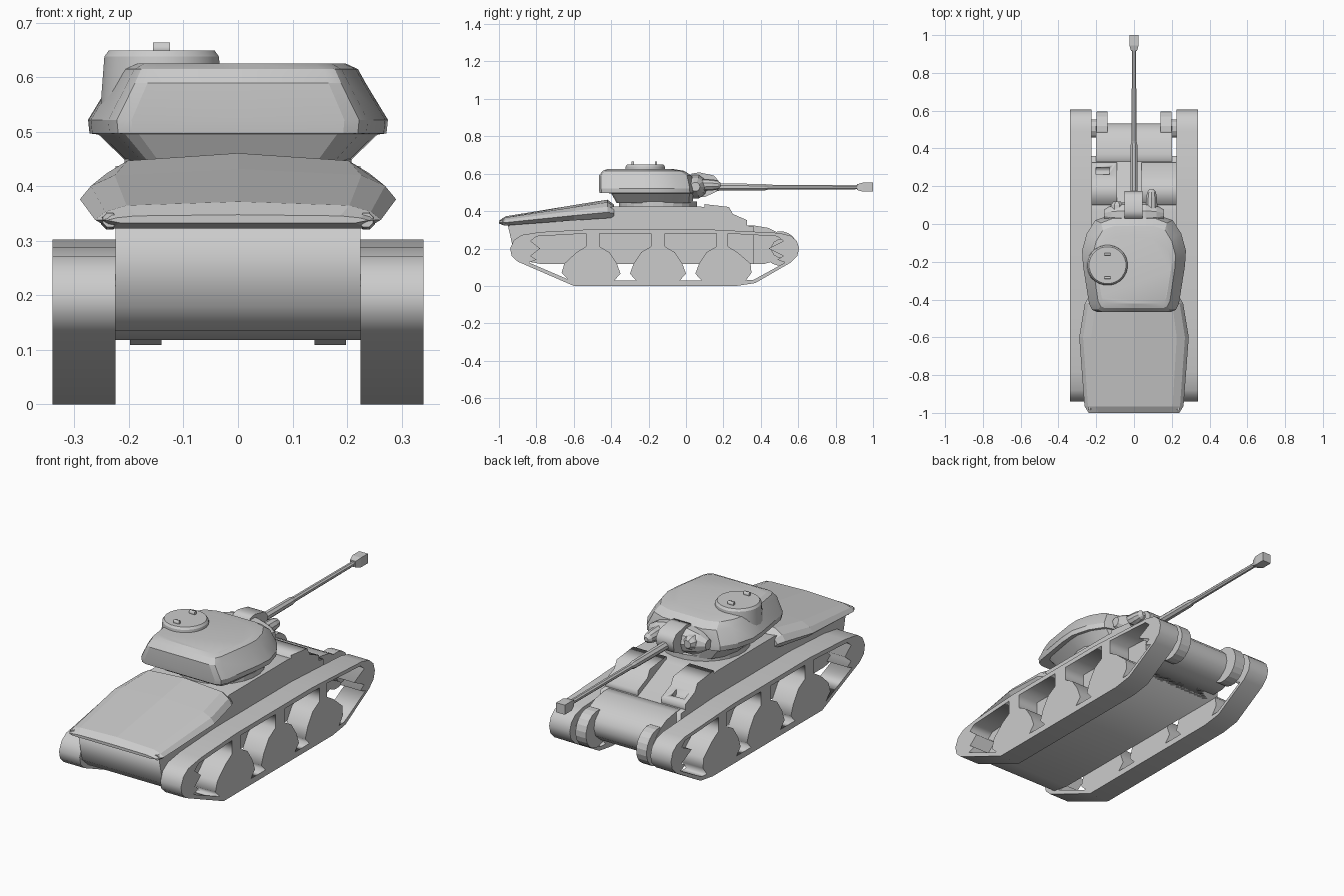
import bpy, bmesh, math
from mathutils import Matrix, Vector

if "Cube" in bpy.data.objects:
    bpy.data.objects.remove(bpy.data.objects["Cube"])


def finish(name, bm, smooth=None):
    bmesh.ops.remove_doubles(bm, verts=bm.verts, dist=1e-5)
    bmesh.ops.recalc_face_normals(bm, faces=bm.faces)
    me = bpy.data.meshes.new(name)
    bm.to_mesh(me)
    bm.free()
    ob = bpy.data.objects.new(name, me)
    bpy.context.collection.objects.link(ob)
    if smooth:
        bpy.ops.object.select_all(action='DESELECT')
        ob.select_set(True)
        bpy.context.view_layer.objects.active = ob
        bpy.ops.object.shade_smooth_by_angle(angle=math.radians(smooth))
    return ob


def prism(name, loops, x0, x1):
    """Extrude a (y, z) outline with optional holes from x0 to x1."""
    cu = bpy.data.curves.new(name, 'CURVE')
    cu.dimensions, cu.fill_mode, cu.extrude = '2D', 'BOTH', (x1 - x0) / 2
    for pts in loops:
        sp = cu.splines.new('POLY')
        sp.points.add(len(pts) - 1)
        for p, (y, z) in zip(sp.points, pts):
            p.co = (y, z, 0, 1)
        sp.use_cyclic_u = True
    tmp = bpy.data.objects.new(name + "_outline", cu)
    bpy.context.collection.objects.link(tmp)
    bpy.context.view_layer.update()
    me = bpy.data.meshes.new_from_object(tmp.evaluated_get(bpy.context.evaluated_depsgraph_get()))
    bpy.data.objects.remove(tmp)
    bm = bmesh.new()
    bm.from_mesh(me)
    bpy.data.meshes.remove(me)
    # local x, y, z become world y, z, x
    bm.transform(Matrix(((0, 0, 1, (x0 + x1) / 2), (1, 0, 0, 0), (0, 1, 0, 0), (0, 0, 0, 1))))
    return finish(name, bm)


def loft(name, rings, smooth=None):
    """Skin a list of equal-length point rings and cap both ends."""
    bm = bmesh.new()
    vs = [[bm.verts.new(p) for p in r] for r in rings]
    n = len(vs[0])
    for a, b in zip(vs, vs[1:]):
        for i in range(n):
            j = (i + 1) % n
            bm.faces.new((a[i], a[j], b[j], b[i]))
    bm.faces.new(vs[0])
    bm.faces.new(vs[-1])
    return finish(name, bm, smooth)


def lathe(name, origin, axis, steps, sides=16, smooth=None, squash=1.0, turn=0.5):
    """Rings of (distance, radius) along an axis."""
    rot = Vector((0, 0, 1)).rotation_difference(Vector(axis)).to_matrix()
    rings = []
    for d, r in steps:
        angles = [2 * math.pi * (i + turn) / sides for i in range(sides)]
        rings.append([Vector(origin) + rot @ Vector((r * math.cos(a), r * squash * math.sin(a), d))
                      for a in angles])
    return loft(name, rings, smooth)


def box(name, lo, hi):
    return prism(name, [[(lo[1], lo[2]), (hi[1], lo[2]), (hi[1], hi[2]), (lo[1], hi[2])]], lo[0], hi[0])


def mirrored(half):
    """Complete a half outline whose first and last points lie on the middle line."""
    return half + [(-a, b) for a, b in half[-2:0:-1]]


# Tracks: belt outline with pockets that leave the bogies and end wheels solid
belt = [(-.6, 0), (.27, 0), (.37, .015), (.56, .125), (.595, .16), (.605, .2), (.592, .24),
        (.56, .268), (.5, .283), (.1, .303), (-.5, .303), (-.78, .288), (-.88, .272),
        (-.92, .245), (-.94, .2), (-.932, .16), (-.9, .13)]
half_gap = [(.137, .28), (.137, .21), (.085, .18), (.045, .12), (.025, .065), (.058, .03)]
gaps = [[(c + y, z) for y, z in half_gap] + [(c - y, z) for y, z in half_gap[::-1]] for c in (-.325, .025)]
rear_gap = [(-.8, .265), (-.535, .28), (-.535, .21), (-.585, .18), (-.65, .12), (-.665, .07),
            (-.63, .035), (-.84, .125), (-.80, .14), (-.83, .16), (-.78, .2), (-.83, .24)]
front_gap = [(.225, .28), (.225, .21), (.275, .18), (.345, .12), (.35, .07), (.32, .03), (.36, .032),
             (.53, .125), (.49, .14), (.52, .16), (.44, .2), (.52, .24), (.49, .265)]
for side, x0 in (("left", -.34), ("right", .225)):
    prism(side + "_track", [belt, rear_gap, front_gap] + gaps, x0, x0 + .115)

# Hull tub and upper body
prism("hull", [[(-.955, .335), (-.92, .18), (-.87, .135), (-.78, .118), (.36, .118), (.36, .32),
                (.33, .322), (.11, .42), (.07, .425), (-.385, .425), (-.5, .4)]], -.225, .225)

# Rounded gear housing at the nose with drive discs
prism("nose_housing", [[(.3, .118), (.42, .118), (.48, .135), (.52, .17), (.533, .21), (.525, .25),
                        (.49, .285), (.44, .31), (.37, .322), (.3, .322)]], -.2, .2)
for s in (-1, 1):
    lathe("drive_disc", (s * .14, .505, .2), (s, 0, 0), [(0, .092), (.058, .092)], 20)
    lathe("drive_axle", (s * .18, .505, .2), (s, 0, 0), [(0, .05), (.05, .05)], 12)

# Driver hoods on the sloping front, one with a recessed vision port
hood_side = [(.1, .33), (.1, .437), (.23, .422), (.25, .385), (.325, .352), (.325, .3)]
left_hood = prism("left_driver_hood", [hood_side], -.225, -.09)
prism("right_driver_hood", [hood_side], .04, .225)
port = box("vision_port_cutter", (-.2, .262, .345), (-.13, .3, .42))
port.hide_render = port.hide_viewport = True
cut = left_hood.modifiers.new("vision_port", 'BOOLEAN')
cut.object, cut.operation, cut.solver = port, 'DIFFERENCE', 'EXACT'

# Sloping engine deck cover: sections along y as (y, half width, top, bottom)
rings = []
for y, w, top, bot in ((-.385, .24, .435, .365), (-.42, .26, .461, .362), (-.6, .29, .432, .35),
                       (-.965, .262, .372, .323), (-1, .24, .348, .333)):
    h = top - bot
    half = [(0, top), (.78 * w, top - .14 * h), (.93 * w, top - .38 * h), (w, bot + .32 * h),
            (.9 * w, bot), (0, bot)]
    rings.append([(x, y, z) for x, z in mirrored(half)])
loft("engine_deck_cover", rings)
for s in (-1, 1):
    lathe("rear_lug", (s * .235, -.985, .338), (0, 1, 0), [(0, .014), (.04, .018)], 8)

# Turret ring and turret: one plan outline rescaled at each level
lathe("turret_ring", (0, -.15, .415), (0, 0, 1), [(0, .21), (.035, .21)], 24)
plan = mirrored([(0, .045), (.13, .045), (.205, .02), (.25, -.05), (.275, -.14), (.27, -.22),
                 (.238, -.42), (.222, -.453), (.195, -.465), (0, -.465)])
rings = []
for z, sx, front, rear in ((.442, .73, .035, -.37), (.495, .93, .04, -.4), (.497, .99, .045, -.463),
                           (.522, 1, .045, -.466), (.59, .85, .03, -.466), (.615, .8, -.01, -.445),
                           (.625, .72, -.07, -.42)):
    k = (front - rear) / .51
    rings.append([(x * sx, rear + (y + .465) * k, z) for x, y in plan])
loft("turret", rings, 20)

# Commander's cupola with hatch and two grips
lathe("cupola", (-.14, -.218, .5), (0, 0, 1), [(0, .115), (.06, .112), (.138, .106), (.149, .098)], 24, 30)
for y in (-.16, -.285):
    box("hatch_grip", (-.156, y - .006, .64), (-.125, y + .006, .664))

# Gun mantlet: tapered cross body, middle housing, side horn
lathe("mantlet_body", (0, .05, .53), (1, 0, 0),
      [(-.16, .025), (-.12, .05), (-.06, .065), (.06, .065), (.12, .05), (.16, .025)], 10)
prism("mantlet_housing", [[(.03, .48), (.1, .475), (.165, .505), (.175, .56), (.15, .59),
                           (.07, .607), (.03, .6)]], -.05, .045)
lathe("mantlet_horn", (.093, .06, .54), (0, 1, 0), [(0, .034), (.08, .03), (.11, .024), (.125, .01)], 10)
lathe("sight_pod", (-.09, .06, .54), (0, 1, 0), [(0, .04), (.04, .035), (.06, .02)], 8)

# Gun barrel and square muzzle
lathe("gun_barrel", (0, .15, .528), (0, 1, 0), [(0, .021), (.27, .019), (.29, .014), (.79, .012)], 8)
lathe("muzzle_brake", (0, .915, .528), (0, 1, 0), [(0, .022), (.03, .034), (.085, .034)], 4)
